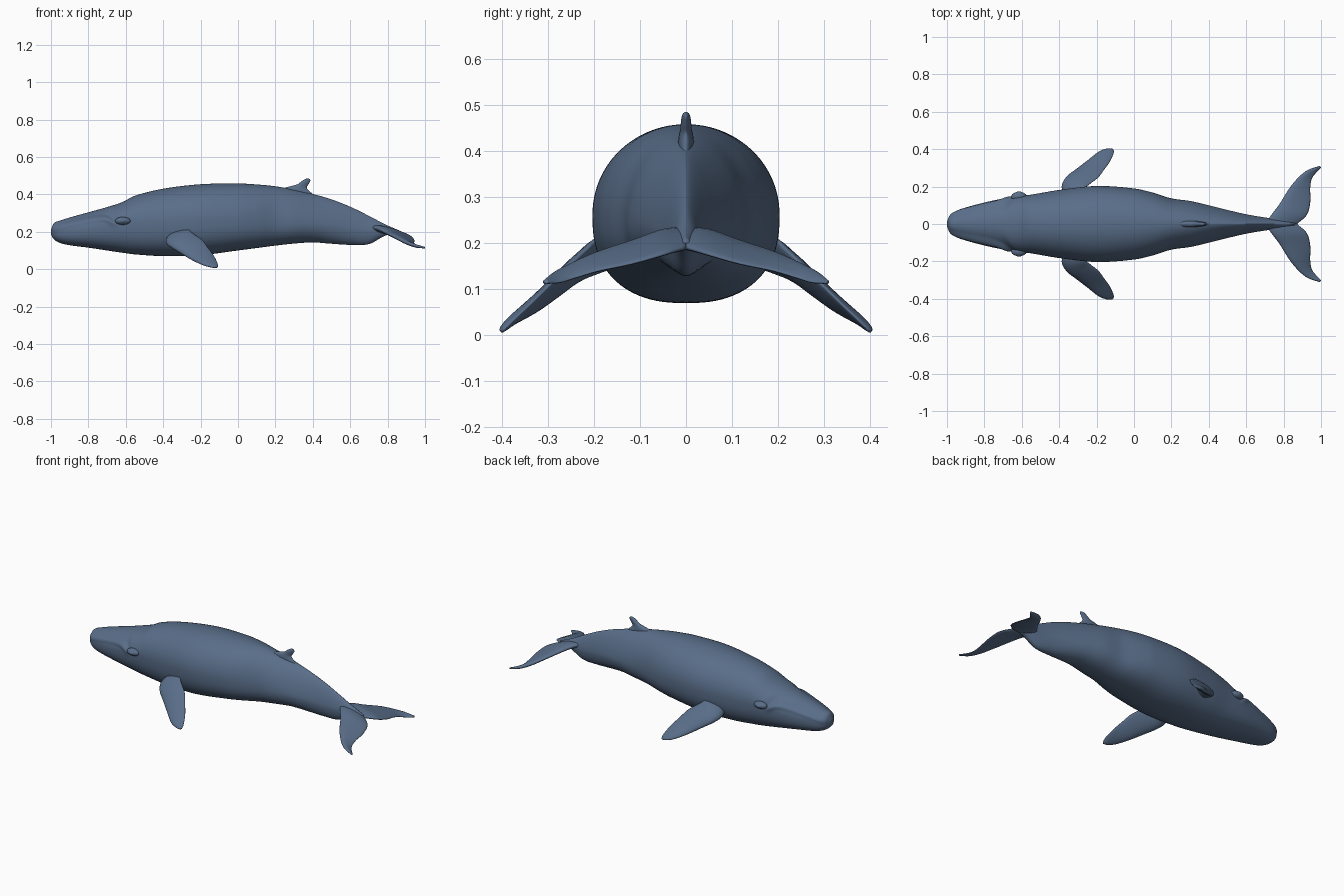
import bpy, bmesh, math
from mathutils import Vector

if "Cube" in bpy.data.objects:
    bpy.data.objects.remove(bpy.data.objects["Cube"])

skin = bpy.data.materials.new("slate blue skin")
skin.diffuse_color = (0.1, 0.155, 0.25, 1)
skin.use_nodes = True
skin.node_tree.nodes["Principled BSDF"].inputs["Base Color"].default_value = skin.diffuse_color


def curve(rows, t):
    """Smooth interpolation of rows whose first column is the parameter."""
    i = 0
    while i < len(rows) - 2 and t > rows[i + 1][0]:
        i += 1
    a, b = rows[i], rows[i + 1]
    p, n = rows[max(i - 1, 0)], rows[min(i + 2, len(rows) - 1)]
    h = b[0] - a[0]
    s = min(max((t - a[0]) / h, 0), 1)
    out = []
    for k in range(1, len(a)):
        ma = (b[k] - p[k]) / (b[0] - p[0]) * h
        mb = (n[k] - a[k]) / (n[0] - a[0]) * h
        out.append((2*s**3 - 3*s**2 + 1) * a[k] + (s**3 - 2*s**2 + s) * ma
                   + (3*s**2 - 2*s**3) * b[k] + (s**3 - s**2) * mb)
    return out


def step(a, b, x):
    s = min(max((x - a) / (b - a), 0), 1)
    return s * s * (3 - 2 * s)


def loft(name, rings):
    """Skin a row of closed rings and cap both ends."""
    bm = bmesh.new()
    vs = [[bm.verts.new(p) for p in r] for r in rings]
    n = len(vs[0])
    for a, b in zip(vs, vs[1:]):
        for j in range(n):
            bm.faces.new((a[j], a[(j + 1) % n], b[(j + 1) % n], b[j]))
    bm.faces.new(vs[0])
    bm.faces.new(vs[-1])
    bmesh.ops.recalc_face_normals(bm, faces=bm.faces)
    return finish(name, bm)


def finish(name, bm):
    me = bpy.data.meshes.new(name)
    bm.to_mesh(me)
    bm.free()
    for f in me.polygons:
        f.use_smooth = True
    me.materials.append(skin)
    ob = bpy.data.objects.new(name, me)
    bpy.context.collection.objects.link(ob)
    return ob


def blade(name, stations, side=1):
    """Fin lofted from (leading point, trailing point, thickness) stations."""
    rows = [(i, *lead, *trail, t) for i, (lead, trail, t) in enumerate(stations)]
    count, n, rings = 36, 24, []
    for i in range(count + 1):
        u = (len(rows) - 1) * i / count
        v = curve(rows, u)
        w = curve(rows, min(u + 0.1, len(rows) - 1))
        q = curve(rows, max(u - 0.1, 0))
        L, T = Vector(v[:3]), Vector(v[3:6])
        span = Vector(w[:3]) + Vector(w[3:6]) - Vector(q[:3]) - Vector(q[3:6])
        normal = (T - L).cross(span).normalized()
        ring = []
        for j in range(n):
            a = 2 * math.pi * j / n
            c = (1 - math.cos(a)) / 2
            p = L.lerp(T, c) + normal * (v[6] / 2 * math.sin(a) * (1.15 - 0.6 * c))
            ring.append((p.x, p.y * side, p.z))
        rings.append(ring)
    return loft(name, rings)


# Body stations: x, half width, top, bottom, height of widest point
BODY = [
    (-1.0, .012, .212, .185, .20), (-.985, .045, .245, .16, .20),
    (-.95, .07, .26, .14, .20), (-.9, .088, .276, .128, .205),
    (-.8, .115, .304, .115, .215), (-.7, .136, .332, .1, .23),
    (-.62, .148, .358, .088, .24), (-.55, .157, .393, .079, .245),
    (-.4, .182, .43, .07, .25), (-.2, .203, .454, .075, .26),
    (0, .19, .458, .1, .26), (.1, .168, .453, .113, .255),
    (.2, .137, .443, .126, .25), (.3, .123, .425, .137, .245),
    (.4, .1, .402, .143, .24), (.5, .075, .373, .136, .23),
    (.6, .052, .334, .13, .215), (.7, .035, .285, .134, .205),
    (.79, .024, .238, .18, .21), (.86, .008, .208, .188, .197)]
# Mouth line: x, z
MOUTH = [(-1.0, .222), (-.9, .252), (-.76, .28), (-.7, .278), (-.655, .25)]


def body_ring(x, n=96):
    w, top, bot, mid = curve(BODY, x)
    keel = 2.05 - 0.55 * step(0.1, 0.5, x)     # ridged back toward the tail
    belly = 2.5 - 0.5 * step(0, 0.5, x)
    head = 1 - step(-.69, -.63, x)
    line = curve(MOUTH, x)[0]
    ring = []
    for j in range(n):
        a = 2 * math.pi * j / n
        c, s = math.cos(a), math.sin(a)
        e = 2 / (keel if s > 0 else belly)
        y = w * math.copysign(abs(c) ** e, c)
        z = mid + (top - mid if s > 0 else mid - bot) * math.copysign(abs(s) ** e, s)
        # lower lip swells, upper jaw sits inside it
        lip = math.exp(-((z - line + .012) / .014) ** 2) * .07
        y *= 1 + head * (lip - .1 * step(-.004, .012, z - line) * (1 - step(.03, .07, z - line)))
        ring.append((x, y, z))
    return ring


STEPS = 190
loft("body", [body_ring(-1 + 1.86 * (i / STEPS) ** 1.35) for i in range(STEPS + 1)])

# Paired parts
FLIPPER = [
    ((-.37, .13, .165), (-.25, .13, .225), .06),
    ((-.385, .2, .14), (-.26, .19, .21), .055),
    ((-.36, .25, .118), (-.235, .215, .188), .05),
    ((-.31, .29, .088), (-.19, .25, .155), .045),
    ((-.25, .337, .052), (-.16, .29, .115), .036),
    ((-.19, .385, .024), (-.128, .335, .07), .026),
    ((-.145, .402, .011), (-.11, .375, .032), .018),
    ((-.117, .402, .007), (-.108, .393, .013), .008)]
FLUKE = [
    ((.7, 0, .225), (.872, 0, .19), .045),
    ((.735, .05, .222), (.925, .05, .175), .042),
    ((.78, .11, .202), (.943, .12, .155), .036),
    ((.83, .19, .177), (.942, .19, .14), .03),
    ((.88, .25, .152), (.95, .24, .125), .025),
    ((.93, .289, .133), (.972, .272, .115), .02),
    ((.992, .31, .117), (1.0, .302, .113), .01)]
for side, label in ((1, "left"), (-1, "right")):
    blade(label + "_flipper", FLIPPER, side)
    blade(label + "_fluke", FLUKE, side)
    # Bulging eyelid with an eyeball
    for part, size, y in (("eyelid", (.042, .026, .021), .146), ("eye", (.018, .012, .011), .163)):
        bm = bmesh.new()
        bmesh.ops.create_uvsphere(bm, u_segments=24, v_segments=16, radius=1)
        bmesh.ops.scale(bm, vec=size, verts=bm.verts)
        bmesh.ops.translate(bm, vec=(-.615, y * side, .258), verts=bm.verts)
        finish(label + "_" + part, bm)

# Dorsal fin
blade("dorsal_fin", [
    ((.21, 0, .425), (.44, 0, .375), .04),
    ((.27, 0, .441), (.39, 0, .41), .036),
    ((.315, 0, .453), (.368, 0, .435), .028),
    ((.343, 0, .472), (.378, 0, .456), .024),
    ((.36, 0, .482), (.387, 0, .472), .018),
    ((.375, 0, .485), (.385, 0, .481), .008)])
